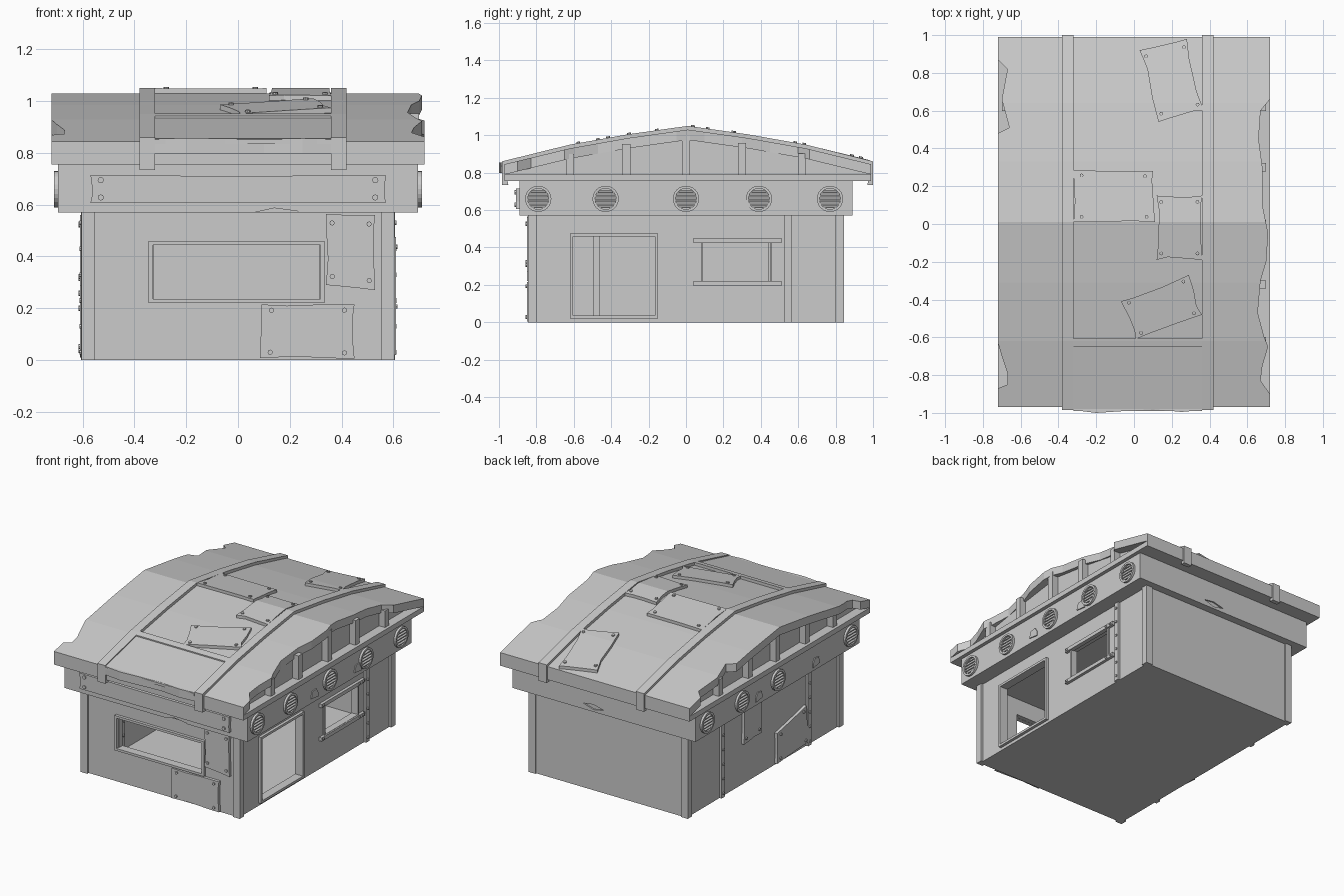
import bpy, bmesh, math, random
from mathutils import Vector

random.seed(4)
cube = bpy.data.objects.get("Cube")
if cube:
    bpy.data.objects.remove(cube, do_unlink=True)

grey = bpy.data.materials.new("weathered grey")
grey.use_nodes = True
tone = (0.6, 0.6, 0.6, 1)
grey.diffuse_color = tone
grey.node_tree.nodes["Principled BSDF"].inputs["Base Color"].default_value = tone


def finish(name, bm):
    bmesh.ops.recalc_face_normals(bm, faces=bm.faces)
    mesh = bpy.data.meshes.new(name)
    bm.to_mesh(mesh)
    bm.free()
    mesh.materials.append(grey)
    ob = bpy.data.objects.new(name, mesh)
    bpy.context.collection.objects.link(ob)
    return ob


def place(axis, u, v, w):
    """Turn plane coordinates u, v and depth w into a point."""
    return {"x": (w, u, v), "y": (u, w, v), "z": (u, v, w)}[axis]


def prism(name, axis, outline, lo, hi):
    bm = bmesh.new()
    face = bm.faces.new([bm.verts.new(place(axis, u, v, lo)) for u, v in outline])
    out = bmesh.ops.extrude_face_region(bm, geom=[face])["geom"]
    shift = Vector(place(axis, 0, 0, hi - lo))
    bmesh.ops.translate(bm, verts=[g for g in out if isinstance(g, bmesh.types.BMVert)], vec=shift)
    return finish(name, bm)


def rect(u0, u1, v0, v1):
    return [(u0, v0), (u1, v0), (u1, v1), (u0, v1)]


def box(name, x0, x1, y0, y1, z0, z1):
    return prism(name, "z", rect(x0, x1, y0, y1), z0, z1)


def disc(u, v, r, n):
    return [(u + r * math.cos(math.tau * i / n), v + r * math.sin(math.tau * i / n)) for i in range(n)]


def frame(name, axis, u0, u1, v0, v1, t, lo, hi):
    """Four mitred bars around an opening."""
    outer, inner = rect(u0, u1, v0, v1), rect(u0 + t, u1 - t, v0 + t, v1 - t)
    for i in range(4):
        j = (i + 1) % 4
        prism(name, axis, [outer[i], outer[j], inner[j], inner[i]], lo, hi)


def ragged(corners, amount=0.008):
    """Break each edge of an outline with small uneven steps."""
    pts = []
    for i, a in enumerate(corners):
        a, b = Vector(a), Vector(corners[(i + 1) % len(corners)])
        pts.append(tuple(a))
        side = Vector((a.y - b.y, b.x - a.x)).normalized()
        for t in (0.3, 0.7):
            p = a.lerp(b, t + random.uniform(-0.12, 0.12)) + side * random.uniform(0, amount)
            pts.append(tuple(p))
    return pts


def bolts(axis, corners, lo, hi, inset=0.16):
    mid = sum((Vector(c) for c in corners), Vector((0, 0))) / len(corners)
    for c in corners:
        d = mid - Vector(c)
        p = Vector(c) + d.normalized() * min(d.length * inset + 0.015, 0.045)
        prism("bolt", axis, disc(p.x, p.y, 0.01, 8), lo, hi)


def patch(name, axis, corners, wall, out):
    """Bolted ragged plate on a wall; out is the outward sign."""
    prism(name, axis, ragged(corners), wall - out * 0.005, wall + out * 0.02)
    bolts(axis, corners, wall, wall + out * 0.027)


# Roof curve: height for a distance from the ridge
RIDGE = 0.01
BENDS = [(0, 1.03), (0.32, 0.985), (0.63, 0.93), (0.98, 0.845)]


def roof_z(y):
    d = abs(y - RIDGE)
    for (a, za), (b, zb) in zip(BENDS, BENDS[1:]):
        if d <= b or b == BENDS[-1][0]:
            return za + (zb - za) * (d - a) / (b - a)


ROOF_YS = [RIDGE + s for s in (-0.98, -0.63, -0.32, 0, 0.32, 0.63, 0.98)]


def drape(name, outline, low, high):
    """Flat outline folded over the roof bends and given thickness."""
    bm = bmesh.new()
    bm.faces.new([bm.verts.new((x, y, 0)) for x, y in outline])
    for y in ROOF_YS[1:-1]:
        bmesh.ops.bisect_plane(bm, geom=bm.verts[:] + bm.edges[:] + bm.faces[:],
                               plane_co=(0, y, 0), plane_no=(0, 1, 0))
    for v in bm.verts:
        v.co.z = roof_z(v.co.y) + low
    out = bmesh.ops.extrude_face_region(bm, geom=bm.faces[:])["geom"]
    bmesh.ops.translate(bm, verts=[g for g in out if isinstance(g, bmesh.types.BMVert)],
                        vec=(0, 0, high - low))
    return finish(name, bm)


def cut(ob, cutters):
    for c in cutters:
        mod = ob.modifiers.new("cut", "BOOLEAN")
        mod.operation, mod.solver, mod.object = "DIFFERENCE", "EXACT", c
        with bpy.context.temp_override(object=ob, active_object=ob):
            bpy.ops.object.modifier_apply(modifier=mod.name)
        bpy.data.objects.remove(c, do_unlink=True)


# Hollow cabin with front hatch, side door and side window
cabin = box("cabin_walls", -0.59, 0.59, -0.83, 0.835, 0, 0.58)
cut(cabin, [box("room", -0.55, 0.55, -0.79, 0.795, 0.02, 0.56),
            box("hatch_hole", -0.325, 0.315, -0.9, -0.7, 0.235, 0.445),
            box("door_hole", 0.5, 0.7, -0.605, -0.165, 0.035, 0.46),
            box("window_hole", 0.5, 0.7, 0.09, 0.45, 0.22, 0.43)])
frame("hatch_frame", "y", -0.345, 0.335, 0.22, 0.46, 0.016, -0.85, -0.82)
frame("door_frame", "x", -0.62, -0.15, 0.02, 0.475, 0.016, 0.58, 0.61)
frame("window_frame", "x", 0.08, 0.46, 0.21, 0.44, 0.012, 0.58, 0.6)
for z in (0.195, 0.425):
    box("window_bar", 0.58, 0.61, 0.04, 0.51, z, z + 0.025)
    for y in (0.06, 0.45, 0.49):
        prism("bolt", "x", disc(y, z + 0.0125, 0.008, 8), 0.6, 0.616)

# Corner posts
for sx in (-1, 1):
    for sy in (-1, 1):
        x, y = sorted((sx * 0.555, sx * 0.605)), sorted((sy * 0.8, sy * 0.845))
        box("corner_post", *x, *y, 0, 0.57)

# Riveted wall straps; those on the plain wall show inside too
for y, x0, x1 in ((0.545, 0.58, 0.606), (-0.48, -0.606, -0.535), (0.46, -0.606, -0.535)):
    box("wall_strap", x0, x1, y - 0.018, y + 0.018, 0, 0.57)
    for i in range(6):
        prism("rivet", "x", disc(y, 0.03 + i * 0.1, 0.009, 8), x0 - 0.007, x1 + 0.007)

# Wall patches
patch("front_patch", "y", [(0.34, 0.29), (0.53, 0.27), (0.53, 0.56), (0.34, 0.565)], -0.83, -1)
patch("low_front_patch", "y", [(0.085, 0.008), (0.45, 0.005), (0.45, 0.215), (0.09, 0.215)], -0.83, -1)
patch("side_patch", "x", [(0.05, 0.29), (0.24, 0.28), (0.24, 0.555), (0.04, 0.56)], -0.59, -1)
patch("low_side_patch", "x", [(-0.47, 0.03), (-0.12, 0.01), (-0.12, 0.22), (-0.44, 0.29)], -0.59, -1)

# Beam above the walls, chipped along its lower edge
beam = box("beam", -0.695, 0.695, -0.89, 0.89, 0.57, 0.757)
cut(beam, [prism("front_chip", "y", [(0.02, 0.56), (0.24, 0.56), (0.23, 0.575), (0.14, 0.587)], -0.95, -0.87),
           prism("back_chip", "y", [(0.0, 0.6), (0.08, 0.585), (0.16, 0.61), (0.08, 0.62)], 0.88, 0.95)])
plank = [(-0.57, 0.607), (0.57, 0.607), (0.57, 0.715), (-0.57, 0.715)]
prism("sign_plank", "y", ragged(plank, 0.006), -0.91, -0.88)
for x in (-0.53, 0.53):
    for z in (0.628, 0.695):
        prism("bolt", "y", disc(x, z, 0.012, 8), -0.917, -0.9)


# Round slatted vents
def vent(side, y):
    z, n = 0.66, 24
    bm = bmesh.new()
    loop = [bm.verts.new((side * x, y, z + r)) for x, r in
            ((0.68, 0.07), (0.71, 0.07), (0.71, 0.056), (0.68, 0.056))]
    edges = [bm.edges.new((loop[i], loop[(i + 1) % 4])) for i in range(4)]
    bmesh.ops.spin(bm, geom=loop + edges, cent=(0, y, z), axis=(1, 0, 0), angle=math.tau, steps=n)
    bmesh.ops.remove_doubles(bm, verts=bm.verts, dist=0.0001)
    finish("vent_ring", bm)
    for i in range(-2, 3):
        h = z + i * 0.02
        half = math.sqrt(0.057 ** 2 - (i * 0.02) ** 2)
        slat = [(side * 0.69, h + 0.009), (side * 0.707, h - 0.003), (side * 0.707, h - 0.009), (side * 0.69, h)]
        prism("vent_slat", "y", slat, y - half, y + half)


for y in (-0.79, -0.43, 0, 0.39, 0.77):
    vent(1, y)
    if y != -0.43:
        vent(-1, y)
chip = [(-0.035, -0.02), (0.04, -0.03), (0.04, 0.0), (0.02, 0.03), (-0.02, 0.025)]
for side, y in ((1, -0.17), (1, 0.3), (-1, 0.2), (-1, -0.42)):
    prism("beam_scrap", "x", [(y + u, 0.625 + v) for u, v in chip], side * 0.69, side * 0.702)

# Roof: base plate, gable core, posts and torn slab
Y0, Y1 = ROOF_YS[0], ROOF_YS[-1]
box("roof_base", -0.72, 0.72, Y0, Y1, 0.755, 0.79)
gable = [(y, roof_z(y) - 0.05) for y in ROOF_YS]
prism("gable_core", "x", [(Y0, 0.78)] + gable + [(Y1, 0.78)], -0.655, 0.655)
for y in (-0.62, -0.32, 0, 0.3, 0.62):
    for side in (-1, 1):
        x0, x1 = sorted((side * 0.64, side * 0.7))
        box("gable_post", x0, x1, y - 0.022, y + 0.022, 0.78, roof_z(y) - 0.03)
right = [(0.72, 0.66), (0.67, 0.6), (0.66, 0.45), (0.68, 0.3), (0.68, 0.1), (0.71, -0.05), (0.7, -0.2),
         (0.67, -0.3), (0.655, -0.47), (0.69, -0.6), (0.71, -0.65), (0.68, -0.75), (0.67, -0.83), (0.72, -0.9)]
left = [(-0.72, -0.87), (-0.67, -0.85), (-0.67, -0.79), (-0.7, -0.7), (-0.72, -0.63),
        (-0.72, 0.48), (-0.66, 0.51), (-0.7, 0.66), (-0.67, 0.82), (-0.72, 0.87)]
drape("roof_slab", [(-0.72, Y1), (0.72, Y1)] + right + [(0.72, Y0), (-0.72, Y0)] + left, -0.055, 0)

# Ribs wrapping the roof
over = [(y, roof_z(y) + 0.02) for y in ROOF_YS]
over[0], over[-1] = (Y0 - 0.015, 0.86), (Y1 + 0.01, 0.86)
under = [(y, roof_z(y) - 0.01) for y in ROOF_YS]
hoop = [(Y0 - 0.015, 0.735)] + over + [(Y1 + 0.01, 0.735), (Y1 - 0.02, 0.735)] + under[::-1] + [(Y0 + 0.02, 0.735)]
for x in (-0.35, 0.39):
    prism("roof_rib", "x", hoop, x - 0.03, x + 0.03)

# Front sheet with cross bar and turned-down lip
drape("cross_bar", rect(-0.32, 0.36, -0.65, -0.605), -0.01, 0.02)
drape("front_sheet", rect(-0.32, 0.36, Y0 - 0.02, -0.64), -0.005, 0.012)
lip = [(-0.32, -0.96), (-0.32, -0.985), (-0.2, -1), (-0.05, -0.99), (0.1, -0.98), (0.25, -0.995),
       (0.36, -0.985), (0.36, -0.96)]
prism("front_lip", "z", lip, 0.797, 0.855)

# Roof patches
for corners in ([(0.03, 0.92), (0.28, 0.98), (0.37, 0.6), (0.13, 0.54)],
                [(-0.32, 0.285), (0.1, 0.28), (0.11, 0.01), (-0.32, 0.01)],
                [(0.12, 0.15), (0.36, 0.15), (0.36, -0.19), (0.12, -0.19)],
                [(-0.07, -0.41), (0.29, -0.27), (0.36, -0.48), (0.01, -0.61)]):
    ccw = corners[::-1]
    drape("roof_patch", ragged(ccw, 0.015), -0.005, 0.02)
    mid = sum((Vector(c) for c in ccw), Vector((0, 0))) / 4
    for c in ccw:
        p = Vector(c).lerp(mid, 0.2)
        drape("roof_bolt", disc(p.x, p.y, 0.01, 8), 0.01, 0.028)
